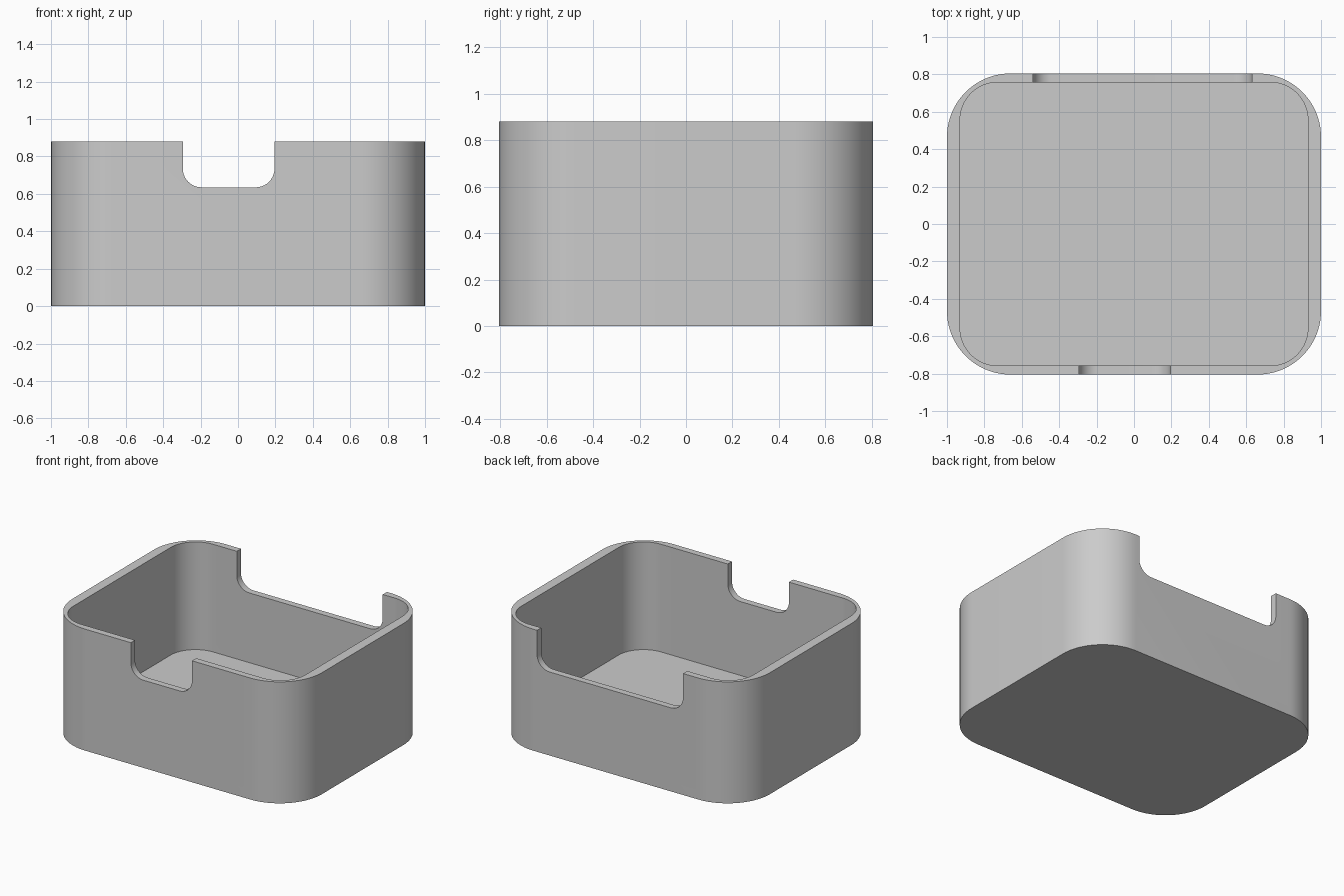
import bpy, bmesh, math
from mathutils import Vector

if "Cube" in bpy.data.objects:
    bpy.data.objects.remove(bpy.data.objects["Cube"])

grey = bpy.data.materials.new("plain grey")
grey.diffuse_color = (0.6, 0.6, 0.6, 1)
grey.use_nodes = True
grey.node_tree.nodes["Principled BSDF"].inputs["Base Color"].default_value = grey.diffuse_color


def rounded(x0, x1, y0, y1, radii, steps):
    """Rounded rectangle; radii start at the lower left and go anticlockwise."""
    pts = []
    corners = [(x0, y0, 1, 1), (x1, y0, -1, 1), (x1, y1, -1, -1), (x0, y1, 1, -1)]
    for i, ((x, y, sx, sy), r) in enumerate(zip(corners, radii)):
        if r == 0:
            pts.append((x, y))
            continue
        for k in range(steps + 1):
            a = math.pi * (1 + i / 2 + k / steps / 2)
            pts.append((x + sx * r + r * math.cos(a), y + sy * r + r * math.sin(a)))
    return pts


def prism(name, base, push):
    """Closed solid made by pushing a flat outline along a vector."""
    bm = bmesh.new()
    face = bm.faces.new([bm.verts.new(p) for p in base])
    res = bmesh.ops.extrude_face_region(bm, geom=[face], use_keep_orig=True)
    verts = [v for v in res["geom"] if isinstance(v, bmesh.types.BMVert)]
    bmesh.ops.translate(bm, verts=verts, vec=Vector(push))
    bmesh.ops.recalc_face_normals(bm, faces=bm.faces)
    mesh = bpy.data.meshes.new(name)
    bm.to_mesh(mesh)
    bm.free()
    mesh.materials.append(grey)
    ob = bpy.data.objects.new(name, mesh)
    bpy.context.collection.objects.link(ob)
    return ob


def notch(name, x0, x1, z, y):
    """Open-topped slot cutter with rounded lower corners."""
    outline = rounded(x0, x1, z, 1.1, (0.1, 0.1, 0, 0), 10)
    return prism(name, [(px, y, pz) for px, pz in outline], (0, 0.3, 0))


# Outer body of the tray
body = prism("open_box", [(x, y, 0) for x, y in
             rounded(-1, 1, -0.805, 0.805, [0.34] * 4, 20)], (0, 0, 0.88))

# Cavity and the two wall notches
cutters = [
    prism("cavity_cutter", [(x, y, 0.1) for x, y in
          rounded(-0.93, 0.93, -0.757, 0.757, [0.2] * 4, 20)], (0, 0, 1)),
    notch("front_notch_cutter", -0.295, 0.195, 0.635, -0.95),
    notch("back_notch_cutter", -0.54, 0.63, 0.605, 0.65),
]

bpy.context.view_layer.objects.active = body
body.select_set(True)
for c in cutters:
    mod = body.modifiers.new(c.name, "BOOLEAN")
    mod.operation, mod.solver, mod.object = "DIFFERENCE", "EXACT", c
    bpy.ops.object.modifier_apply(modifier=mod.name)
    bpy.data.objects.remove(c, do_unlink=True)

# Smooth rounded corners, crisp rims
bpy.ops.object.shade_smooth_by_angle(angle=math.radians(30))
